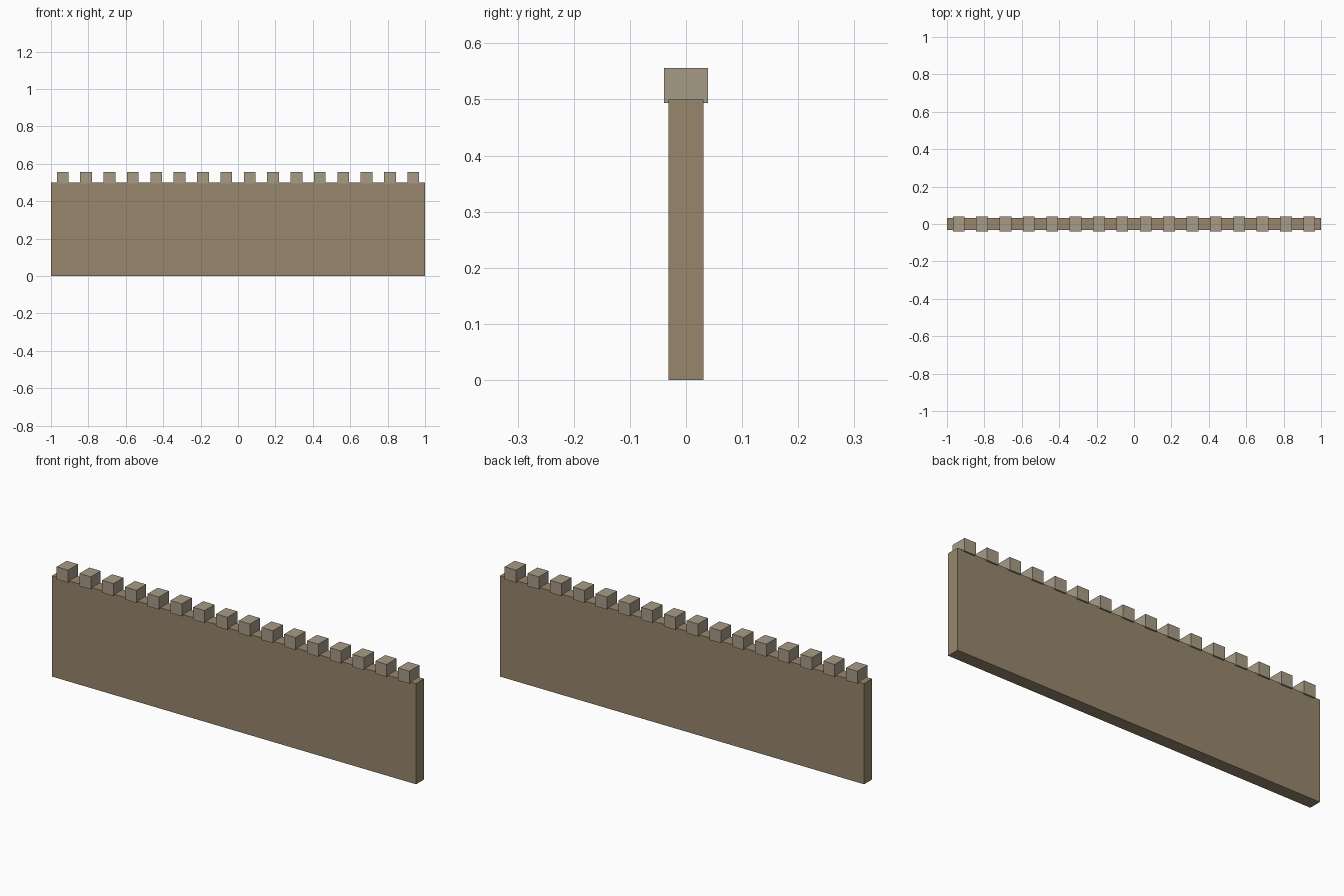
import bpy

if "Cube" in bpy.data.objects:
    bpy.data.objects.remove(bpy.data.objects["Cube"])


def material(name, color):
    mat = bpy.data.materials.new(name)
    mat.diffuse_color = color
    mat.use_nodes = True
    mat.node_tree.nodes["Principled BSDF"].inputs["Base Color"].default_value = mat.diffuse_color
    return mat


def box(name, size, center, mat):
    bpy.ops.mesh.primitive_cube_add(size=1, location=center)
    obj = bpy.context.object
    obj.name = name
    obj.scale = size
    bpy.ops.object.transform_apply(location=False, rotation=False, scale=True)
    obj.data.materials.append(mat)
    return obj


wall_mat = material("wall_stone", (0.31, 0.24, 0.15, 1))
merlon_mat = material("merlon_stone", (0.39, 0.33, 0.24, 1))

# Main wall slab
box("wall", (2.0, 0.0625, 0.5), (0, 0, 0.25), wall_mat)

# Evenly spaced merlons, slightly wider than the wall and sunk into its top
count = 16
pitch = 2.0 / count
for i in range(count):
    x = -1 + pitch * (i + 0.5)
    box(f"merlon_{i + 1}", (0.0625, 0.078, 0.062), (x, 0, 0.525), merlon_mat)
